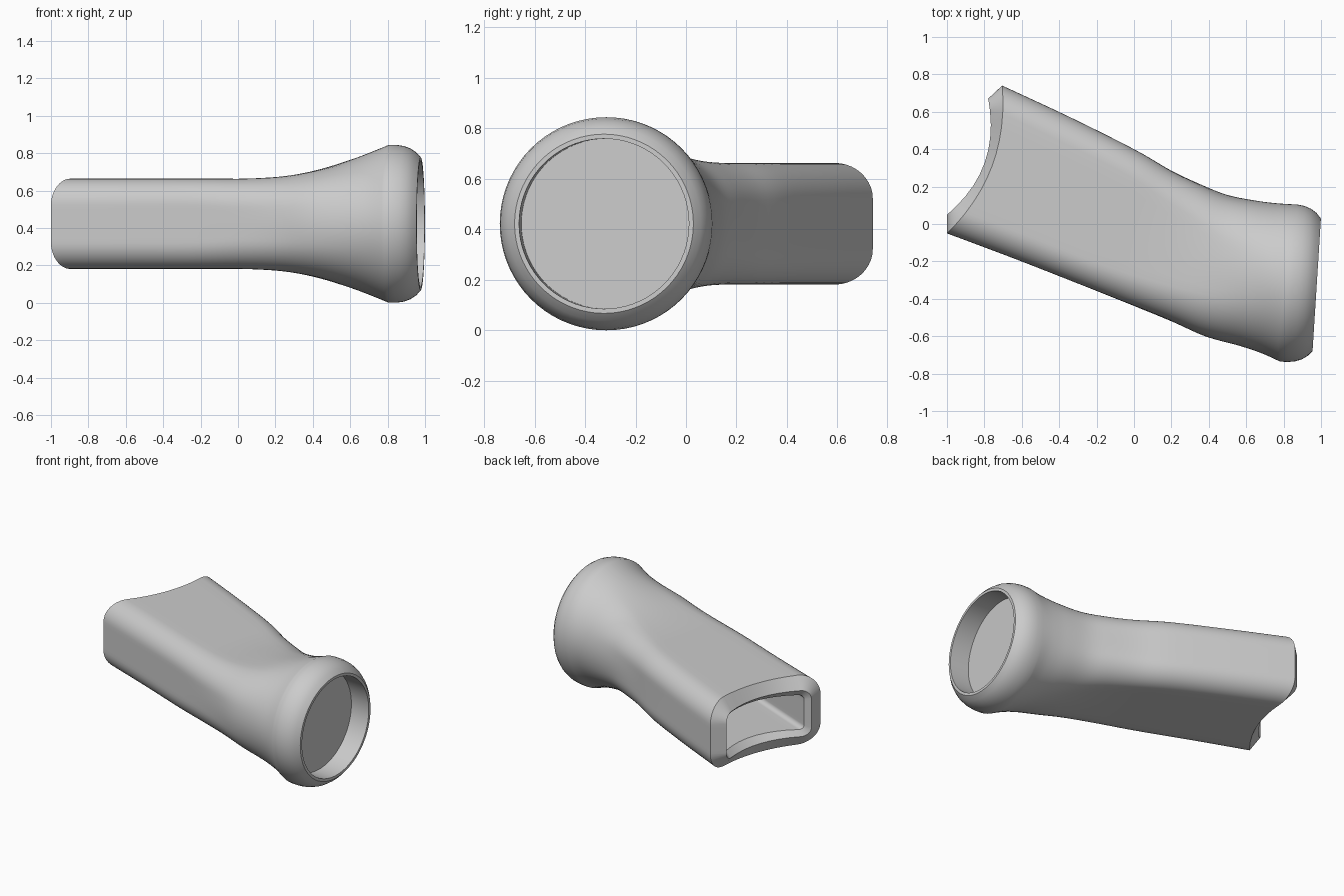
import bpy, bmesh
from math import cos, sin, pi, radians
from mathutils import Vector

cube = bpy.data.objects.get("Cube")
if cube:
    bpy.data.objects.remove(cube, do_unlink=True)

MID_Z = 0.4225
CORNER, SIDE = 10, 8          # points per rounded corner and per straight side


def unit_section(w, h, r, roundness):
    """Rounded rectangle blended towards an ellipse, as (across, up) pairs."""
    r = min(r, w, h)
    corners = [(1, 1), (-1, 1), (-1, -1), (1, -1)]
    pts = []
    for i, (sx, sy) in enumerate(corners):
        arc = [(sx * (w - r) + r * cos(a), sy * (h - r) + r * sin(a))
               for a in (pi / 2 * (i + k / CORNER) for k in range(CORNER + 1))]
        nx, ny = corners[(i + 1) % 4]
        a = pi / 2 * (i + 1)
        start = Vector(arc[-1])
        end = Vector((nx * (w - r) + r * cos(a), ny * (h - r) + r * sin(a)))
        pts += arc + [tuple(start.lerp(end, k / SIDE)) for k in range(1, SIDE)]
    n = len(pts)
    shift = (CORNER / 2) / n - 1 / 8
    out = []
    for k, (x, y) in enumerate(pts):
        a = 2 * pi * (k / n - shift)
        out.append((x + (w * cos(a) - x) * roundness,
                    y + (h * sin(a) - y) * roundness))
    return out


def ring(bm, station):
    """One upright cross-section between two plan points, bowed along the axis."""
    ux, uy, lx, ly, h, r, roundness, bow = station
    upper, lower = Vector((ux, uy)), Vector((lx, ly))
    mid, half = (upper + lower) / 2, (upper - lower) / 2
    w = half.length
    across = half / w
    axis = Vector((across.y, -across.x))
    verts = []
    for s, z in unit_section(w, h, r, roundness):
        p = mid + across * s + axis * bow * (1 - (s / w) ** 2)
        verts.append(bm.verts.new((p.x, p.y, MID_Z + z)))
    return verts


def smooth_path(stations, steps=5):
    """Catmull-Rom interpolation of station values."""
    out = []
    last = len(stations) - 1
    for i in range(last):
        p0, p1 = stations[max(i - 1, 0)], stations[i]
        p2, p3 = stations[i + 1], stations[min(i + 2, last)]
        for k in range(steps):
            t = k / steps
            out.append([0.5 * (2 * b + (c - a) * t + (2 * a - 5 * b + 4 * c - d) * t * t
                               + (3 * b - a - 3 * c + d) * t ** 3)
                        for a, b, c, d in zip(p0, p1, p2, p3)])
    return out + [list(stations[-1])]


# Hollow socket, from its closed inner end out to the lip
socket = [
    (0.1, 0.22, -0.12, -0.28, 0.12, 0.03, 0, 0),
    (-0.74, 0.64, -0.955, 0.065, 0.12, 0.03, 0, 0.1),
    (-0.78, 0.67, -1.0, 0.05, 0.16, 0.06, 0, 0.097),
]

# Handle and flared neck
handle = [
    (-0.705, 0.74, -1.0, -0.05, 0.241, 0.14, 0, 0.1),
    (-0.35, 0.575, -0.64, -0.185, 0.241, 0.14, 0, 0.02),
    (0, 0.4, -0.27, -0.33, 0.241, 0.14, 0, 0),
    (0.2, 0.285, -0.02, -0.43, 0.242, 0.15, 0.05, 0),
    (0.36, 0.21, 0.2, -0.52, 0.257, 0.16, 0.25, 0),
    (0.5, 0.155, 0.38, -0.6, 0.291, 0.18, 0.55, 0),
    (0.65, 0.125, 0.56, -0.65, 0.343, 0.2, 0.85, 0),
    (0.75, 0.112, 0.68, -0.69, 0.385, 0.2, 1, 0),
    (0.833, 0.106, 0.78, -0.735, 0.422, 0.2, 1, 0),
]

# Round head: distance behind the face and radius, ending in the recessed disc
face_centre = Vector((0.977, -0.325))
head_axis = Vector((0.998, -0.063))
head_side = Vector((0.063, 0.998))
head = []
for depth, radius in [(0.13, 0.422), (0.09, 0.416), (0.055, 0.403), (0.025, 0.383),
                      (0, 0.355), (0, 0.337), (0.14, 0.337)]:
    c = face_centre - head_axis * depth
    u, l = c + head_side * radius, c - head_side * radius
    head.append((u.x, u.y, l.x, l.y, radius, 0.2, 1, 0))

# Loft everything as one closed skin
bm = bmesh.new()
rings = [ring(bm, s) for s in socket + smooth_path(handle) + head]
n = len(rings[0])
for a, b in zip(rings, rings[1:]):
    for k in range(n):
        j = (k + 1) % n
        bm.faces.new((a[k], a[j], b[j], b[k]))
bm.faces.new(rings[0])
bm.faces.new(rings[-1])
bmesh.ops.recalc_face_normals(bm, faces=bm.faces)
mesh = bpy.data.meshes.new("flared_handle")
bm.to_mesh(mesh)
bm.free()

obj = bpy.data.objects.new("flared_handle", mesh)
bpy.context.collection.objects.link(obj)

# Plain grey material
grey = bpy.data.materials.new("plain_grey")
grey.use_nodes = True
colour = (0.6, 0.6, 0.6, 1)
grey.diffuse_color = colour
grey.node_tree.nodes["Principled BSDF"].inputs["Base Color"].default_value = colour
mesh.materials.append(grey)

bpy.context.view_layer.objects.active = obj
obj.select_set(True)
bpy.ops.object.shade_smooth_by_angle(angle=radians(30))
